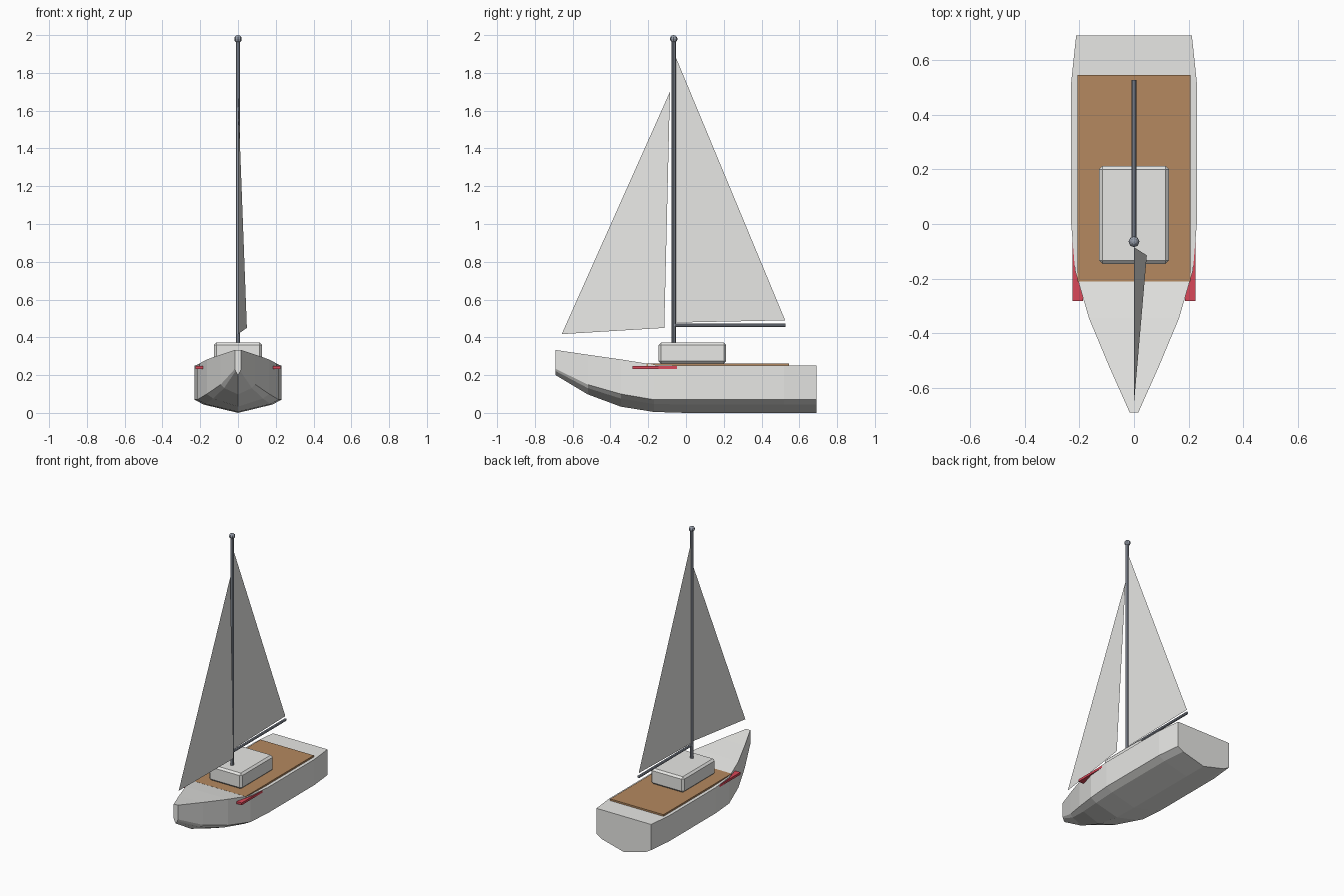
import bpy, bmesh, math
from mathutils import Matrix, Vector

if "Cube" in bpy.data.objects:
    bpy.data.objects.remove(bpy.data.objects["Cube"])


def material(name, rgb):
    m = bpy.data.materials.new(name)
    m.diffuse_color = (*rgb, 1.0)
    m.use_nodes = True
    m.node_tree.nodes["Principled BSDF"].inputs["Base Color"].default_value = m.diffuse_color
    return m


WHITE = material("off_white", (0.80, 0.80, 0.78))
WOOD = material("deck_wood", (0.46, 0.25, 0.115))
METAL = material("grey_metal", (0.30, 0.33, 0.39))
RED = material("trim_red", (0.70, 0.065, 0.10))


def finish(name, bm, mat):
    me = bpy.data.meshes.new(name)
    bm.to_mesh(me)
    bm.free()
    me.materials.append(mat)
    ob = bpy.data.objects.new(name, me)
    bpy.context.collection.objects.link(ob)
    return ob


def box(name, lo, hi, mat, bevel=0.0):
    lo, hi = Vector(lo), Vector(hi)
    bm = bmesh.new()
    bmesh.ops.create_cube(bm, size=1.0, matrix=Matrix.Translation((lo + hi) / 2) @ Matrix.Diagonal((*(hi - lo), 1)))
    if bevel:
        bmesh.ops.bevel(bm, geom=bm.edges[:], offset=bevel, segments=1, affect='EDGES')
    return finish(name, bm, mat)


def rod(name, a, b, radius, mat, sides=8):
    a, b = Vector(a), Vector(b)
    d = b - a
    rot = d.to_track_quat('Z', 'Y').to_matrix().to_4x4()
    bm = bmesh.new()
    bmesh.ops.create_cone(bm, cap_ends=True, segments=sides, radius1=radius, radius2=radius,
                          depth=d.length, matrix=Matrix.Translation((a + b) / 2) @ rot)
    return finish(name, bm, mat)


def sail(name, corners):
    bm = bmesh.new()
    bm.faces.new([bm.verts.new(c) for c in corners])
    return finish(name, bm, WHITE)


# Hull: stations of (y, half width, sheer z, chine z, keel z), lofted
stations = [
    (0.69, 0.212, 0.25, 0.07, 0.0),
    (0.52, 0.23, 0.25, 0.07, 0.0),
    (0.0, 0.23, 0.25, 0.07, 0.0),
    (-0.17, 0.216, 0.255, 0.07, 0.005),
    (-0.345, 0.165, 0.283, 0.10, 0.033),
    (-0.52, 0.092, 0.308, 0.15, 0.098),
    (-0.69, 0.016, 0.333, 0.233, 0.20),
]
bm = bmesh.new()
rings = []
for y, w, sheer, chine, keel in stations:
    mid = keel + 0.64 * (chine - keel)
    half = [(w, sheer), (w, chine), (0.8 * w, mid)]
    section = half + [(0, keel)] + [(-x, z) for x, z in reversed(half)]
    rings.append([bm.verts.new((x, y, z)) for x, z in section])
for r, s in zip(rings, rings[1:]):
    n = len(r)
    for i in range(n):
        j = (i + 1) % n
        bm.faces.new((r[i], r[j], s[j], s[i]))
bm.faces.new(rings[0])
bm.faces.new(rings[-1])
bmesh.ops.recalc_face_normals(bm, faces=bm.faces[:])
finish("hull", bm, WHITE)

# Deck, cabin and side trims
box("deck", (-0.207, -0.21, 0.24), (0.207, 0.545, 0.262), WOOD)
box("cabin", (-0.128, -0.146, 0.262), (0.128, 0.213, 0.372), WHITE, bevel=0.013)
for side, name in ((-1, "left_trim"), (1, "right_trim")):
    xs = sorted((side * 0.186, side * 0.226))
    box(name, (xs[0], -0.282, 0.233), (xs[1], 0.5, 0.249), RED)

# Rigging
rod("mast", (0, -0.065, 0.36), (0, -0.065, 1.98), 0.011, METAL)
rod("boom", (0, -0.065, 0.465), (0, 0.528, 0.465), 0.009, METAL)
bm = bmesh.new()
bmesh.ops.create_uvsphere(bm, u_segments=8, v_segments=6, radius=0.02,
                          matrix=Matrix.Translation((0, -0.065, 1.98)))
finish("mast_ball", bm, METAL)

# Sails
sail("main_sail", [(0, -0.055, 0.478), (0, 0.525, 0.49), (0, -0.055, 1.885)])
sail("jib_sail", [(0, -0.658, 0.417), (0.047, -0.115, 0.45), (0, -0.085, 1.70)])
